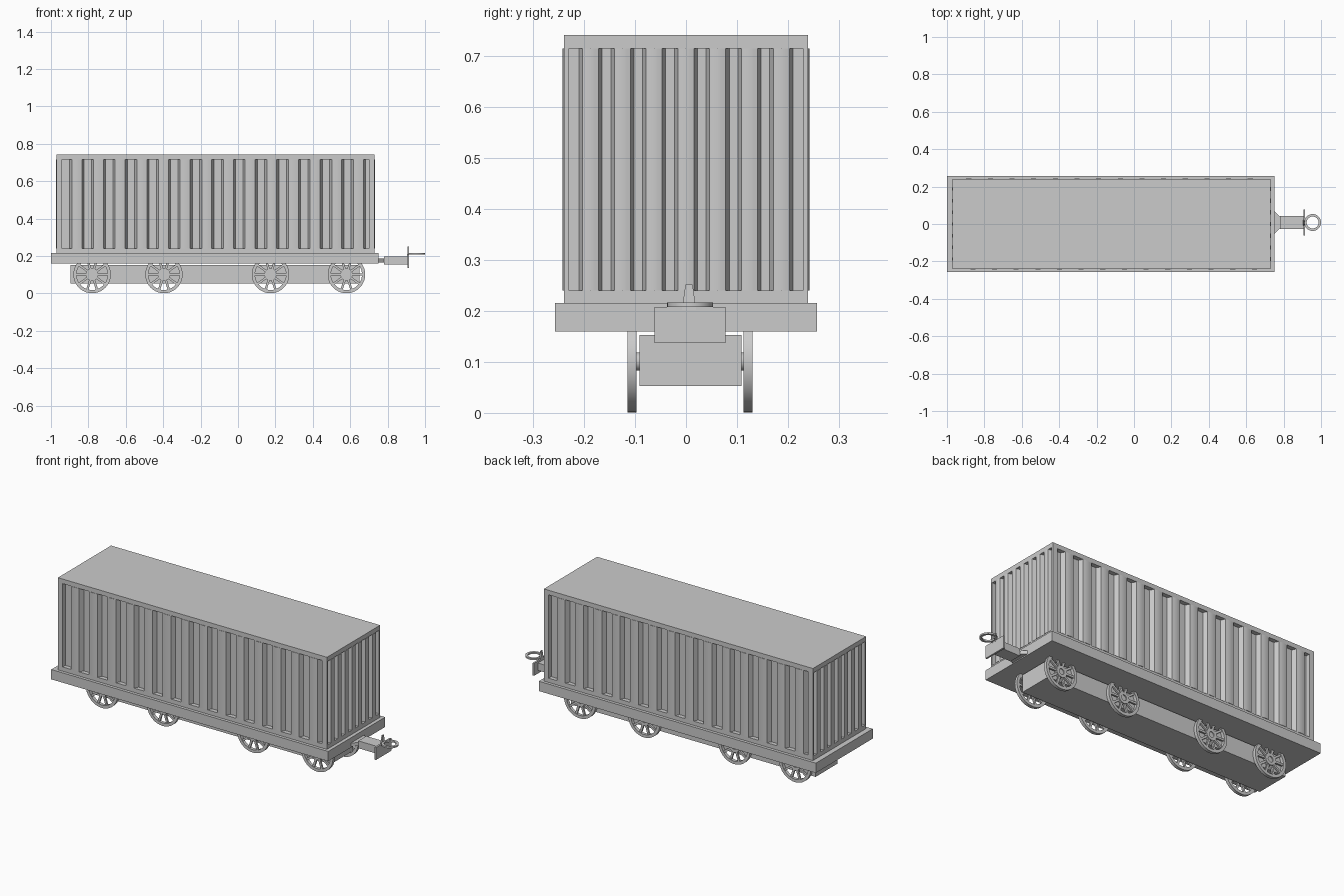
import bpy, bmesh
from math import pi, cos, sin
from mathutils import Matrix, Vector

if "Cube" in bpy.data.objects:
    bpy.data.objects.remove(bpy.data.objects["Cube"])

CY = 0.008          # running gear sits slightly off centre
Z0, Z1 = 0.24, 0.716  # corrugated panel height


def finish(name, bm, smooth=False):
    bmesh.ops.recalc_face_normals(bm, faces=bm.faces)
    me = bpy.data.meshes.new(name)
    bm.to_mesh(me)
    bm.free()
    ob = bpy.data.objects.new(name, me)
    bpy.context.collection.objects.link(ob)
    if smooth:
        bpy.ops.object.select_all(action='DESELECT')
        ob.select_set(True)
        bpy.context.view_layer.objects.active = ob
        bpy.ops.object.shade_smooth_by_angle(angle=0.6)
    return ob


def add_box(bm, x, y, z, mat=Matrix()):
    size = Matrix.Diagonal((x[1] - x[0], y[1] - y[0], z[1] - z[0], 1))
    mid = Matrix.Translation((sum(x) / 2, sum(y) / 2, sum(z) / 2))
    bmesh.ops.create_cube(bm, size=1, matrix=mat @ mid @ size)


def box(name, x, y, z):
    bm = bmesh.new()
    add_box(bm, x, y, z)
    return finish(name, bm)


def add_prism(bm, pts, vec):
    face = bm.faces.new([bm.verts.new(p) for p in pts])
    new = bmesh.ops.extrude_face_region(bm, geom=[face], use_keep_orig=True)
    verts = [g for g in new['geom'] if isinstance(g, bmesh.types.BMVert)]
    bmesh.ops.translate(bm, verts=verts, vec=vec)


def add_ring(bm, ro, ri, h, mat, n=32):
    # rectangular-section ring around local z
    prof = [(ro, -h / 2), (ro, h / 2), (ri, h / 2), (ri, -h / 2)]
    rows = [[bm.verts.new(mat @ Vector((r * cos(2 * pi * i / n), r * sin(2 * pi * i / n), z)))
             for r, z in prof] for i in range(n)]
    for i in range(n):
        a, b = rows[i], rows[(i + 1) % n]
        for j in range(4):
            k = (j + 1) % 4
            bm.faces.new((a[j], b[j], b[k], a[k]))


def corrugation(lo, hi, start, pitch, groove, wall, depth):
    pts = []
    for k in range(20):
        a = start + k * pitch
        b = a + groove
        gap = pitch - groove
        pts += [(a, 0), (a + wall, -depth), (b - wall, -depth), (b, 0),
                (b + gap * 0.25, 0.002), (b + gap * 0.5, 0.003), (b + gap * 0.75, 0.002)]
    pts = [p for p in pts if lo + wall * 0.5 < p[0] < hi - 1e-4]
    return [(lo, -depth - 0.004), (lo, -depth)] + pts + [(hi, -depth), (hi, -depth - 0.004)]


# Flat deck and chassis
box("deck", (-1, 0.75), (-0.257, 0.257), (0.16, 0.216))
box("chassis", (-0.895, 0.65), (-0.091, 0.109), (0.053, 0.153))

# Container roof, floor and corner posts
box("container_roof", (-0.97, 0.73), (-0.24, 0.24), (Z1, 0.742))
box("container_floor", (-0.97, 0.73), (-0.24, 0.24), (0.216, Z0))
bm = bmesh.new()
for sx in (-1, 1):
    for sy in (-1, 1):
        m = Matrix.Translation((-0.12, 0, 0)) @ Matrix.Diagonal((sx, sy, 1, 1))
        add_box(bm, (0.82, 0.85), (0.23, 0.24), (Z0, Z1), m)
        add_box(bm, (0.82, 0.825), (0.21, 0.23), (Z0, Z1), m)
finish("corner_posts", bm)

# Corrugated walls; back and left are the front and right turned by half a turn
side = corrugation(-0.94, 0.70, -0.951, 0.1158, 0.063, 0.012, 0.024)
end = corrugation(-0.23, 0.23, -0.234, 0.0624, 0.031, 0.007, 0.02)
for name, prof in (("front_wall", [(u, -0.24 - d, Z0) for u, d in side]),
                   ("back_wall", [(-0.24 - u, 0.24 + d, Z0) for u, d in side]),
                   ("right_wall", [(0.73 + d, u, Z0) for u, d in end]),
                   ("left_wall", [(-0.97 - d, -u, Z0) for u, d in end])):
    bm = bmesh.new()
    add_prism(bm, prof, (0, 0, Z1 - Z0))
    finish(name, bm, True)

# Spoked wheels and axles
for n, x in enumerate((-0.78, -0.396, 0.174, 0.58), 1):
    axle = Matrix.Translation((x, CY, 0.101)) @ Matrix.Rotation(pi / 2, 4, 'X')
    bm = bmesh.new()
    bmesh.ops.create_cone(bm, cap_ends=True, segments=24, radius1=0.018, radius2=0.018,
                          depth=0.235, matrix=axle)
    finish(f"axle_{n}", bm, True)
    for s, label in ((1, "front"), (-1, "back")):
        m = axle @ Matrix.Translation((0, 0, s * 0.114))
        bm = bmesh.new()
        add_ring(bm, 0.1, 0.083, 0.018, m, 40)
        add_ring(bm, 0.033, 0.016, 0.018, m, 24)
        for i in range(10):
            r = m @ Matrix.Rotation(2 * pi * i / 10, 4, 'Z')
            add_box(bm, (0.03, 0.085), (-0.006, 0.006), (-0.005, 0.005), r)
        finish(f"{label}_wheel_{n}", bm, True)

# Coupling: tapered mount, bar, plate, upright hook and flat ring
bm = bmesh.new()
add_prism(bm, [(0.745, CY - 0.06, 0.166), (0.75, CY - 0.06, 0.166), (0.782, CY - 0.03, 0.166),
               (0.782, CY + 0.03, 0.166), (0.75, CY + 0.06, 0.166), (0.745, CY + 0.06, 0.166)],
          (0, 0, 0.02))
finish("coupling_mount", bm)
box("coupling_bar", (0.78, 0.907), (CY - 0.036, CY + 0.036), (0.155, 0.197))
box("coupling_plate", (0.905, 0.915), (CY - 0.07, CY + 0.07), (0.137, 0.208))
bm = bmesh.new()
bmesh.ops.create_cone(bm, cap_ends=True, segments=4, radius1=0.02, radius2=0.01, depth=0.05,
                      matrix=Matrix.Translation((0.91, CY - 0.002, 0.227))
                      @ Matrix.Diagonal((0.4, 1, 1, 1)) @ Matrix.Rotation(pi / 4, 4, 'Z'))
finish("coupling_hook", bm)
bm = bmesh.new()
add_ring(bm, 0.045, 0.032, 0.009, Matrix.Translation((0.955, CY, 0.212)), 32)
finish("coupling_ring", bm, True)
